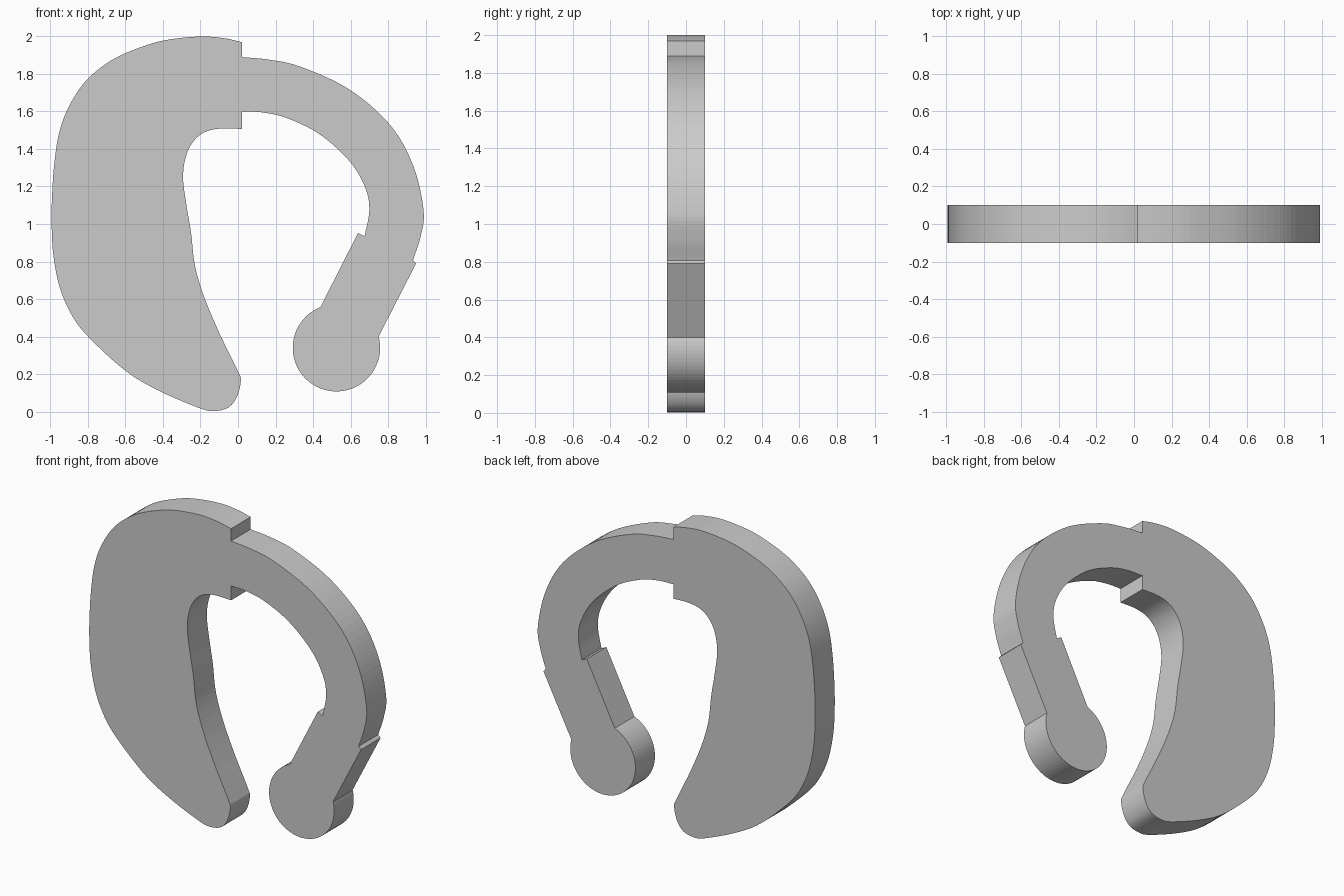
import bpy, bmesh
from math import cos, sin, atan2, tau
from mathutils import Vector

if "Cube" in bpy.data.objects:
    bpy.data.objects.remove(bpy.data.objects["Cube"])


def smooth(points, steps=6):
    """Catmull-Rom curve through the points, end points included."""
    p = [Vector(q) for q in points]
    p = [2 * p[0] - p[1]] + p + [2 * p[-1] - p[-2]]
    out = []
    for a, b, c, d in zip(p, p[1:], p[2:], p[3:]):
        for i in range(steps):
            t = i / steps
            out.append(0.5 * (2 * b + (c - a) * t + (2 * a - 5 * b + 4 * c - d) * t * t
                              + (3 * b - a - 3 * c + d) * t ** 3))
    return out + [p[-2]]


def arc(centre, radius, start, end, steps=48):
    """Counter-clockwise arc between the directions of two points."""
    c = Vector(centre)
    a0, a1 = (atan2(q[1] - c.y, q[0] - c.x) for q in (start, end))
    sweep = (a1 - a0) % tau
    return [c + radius * Vector((cos(a0 + sweep * i / steps), sin(a0 + sweep * i / steps)))
            for i in range(steps + 1)]


# Broad blade: outer edge, rounded tip, then inner edge up to the step
blade = smooth([
    (0.02, 1.97), (-0.07, 1.99), (-0.2, 2.0), (-0.39, 1.98), (-0.54, 1.935),
    (-0.68, 1.87), (-0.81, 1.765), (-0.9, 1.63), (-0.953, 1.49), (-0.98, 1.32),
    (-0.993, 1.12), (-0.993, 0.96), (-0.983, 0.82), (-0.95, 0.66), (-0.89, 0.52),
    (-0.8, 0.4), (-0.6, 0.217), (-0.42, 0.11), (-0.205, 0.018), (-0.125, 0.003),
    (-0.05, 0.022), (-0.005, 0.08), (0.015, 0.165), (-0.003, 0.22), (-0.1, 0.42),
    (-0.18, 0.61), (-0.23, 0.78), (-0.25, 0.95), (-0.275, 1.1), (-0.293, 1.25),
    (-0.275, 1.37), (-0.23, 1.45), (-0.165, 1.495), (-0.08, 1.51), (0.02, 1.507)])

# Curved band: inner and outer edges
band_inner = smooth([
    (0.02, 1.6), (0.13, 1.595), (0.26, 1.565), (0.433, 1.48), (0.595, 1.335),
    (0.68, 1.19), (0.7, 1.07), (0.675, 0.935)])
band_outer = smooth([
    (0.933, 0.807), (0.973, 0.93), (0.99, 1.07), (0.935, 1.31), (0.81, 1.53),
    (0.59, 1.72), (0.33, 1.84), (0.16, 1.877), (0.02, 1.89)])

# Straight arm corners and round end knob
arm_left = [Vector((0.64, 0.952))]
knob = arc((0.525, 0.34), 0.233, (0.44, 0.555), (0.75, 0.4))
arm_right = [Vector((0.95, 0.79))]

outline = blade + band_inner + arm_left + knob + arm_right + band_outer

# Extrude the outline into a flat plate
bm = bmesh.new()
face = bm.faces.new([bm.verts.new((p.x, -0.1, p.y)) for p in outline])
plate = bmesh.ops.extrude_face_region(bm, geom=[face])["geom"]
bmesh.ops.translate(bm, vec=(0, 0.2, 0),
                    verts=[v for v in plate if isinstance(v, bmesh.types.BMVert)])
if not any(len(f.verts) > 4 and f.calc_center_median().y < 0 for f in bm.faces):
    bm.faces.new([v for v in bm.verts if v.co.y < 0])
bmesh.ops.recalc_face_normals(bm, faces=bm.faces)
bmesh.ops.triangulate(bm, faces=[f for f in bm.faces if len(f.verts) > 4])
mesh = bpy.data.meshes.new("curved_hook_plate")
bm.to_mesh(mesh)
bm.free()
bpy.context.collection.objects.link(bpy.data.objects.new("curved_hook_plate", mesh))
